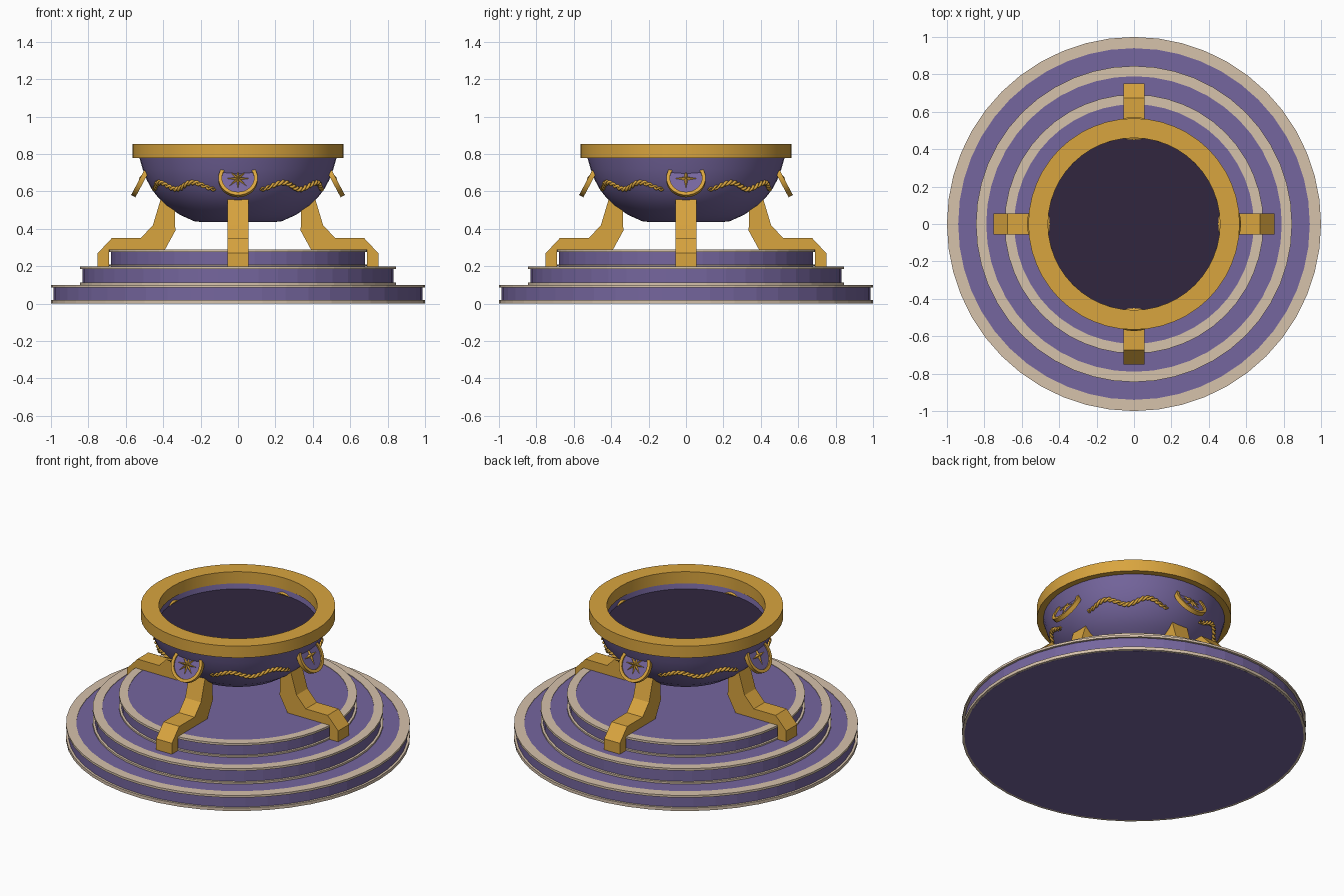
import bpy, bmesh
from math import pi, sin, cos, radians
from mathutils import Matrix, Vector

cube = bpy.data.objects.get("Cube")
if cube:
    bpy.data.objects.remove(cube, do_unlink=True)


def material(name, srgb):
    lin = [((c + 0.055) / 1.055) ** 2.4 for c in srgb] + [1.0]
    m = bpy.data.materials.new(name)
    m.use_nodes = True
    m.diffuse_color = lin
    m.node_tree.nodes["Principled BSDF"].inputs["Base Color"].default_value = lin
    return m


PURPLE = material("purple stone", (0.46, 0.40, 0.62))
TAN = material("tan trim", (0.84, 0.76, 0.67))
GOLD = material("gold", (0.85, 0.645, 0.245))
DARK = material("dark basin", (0.19, 0.15, 0.245))


def finish(name, bm, mat, matrix=None, smooth=None):
    bmesh.ops.remove_doubles(bm, verts=bm.verts, dist=1e-5)
    bmesh.ops.recalc_face_normals(bm, faces=bm.faces)
    me = bpy.data.meshes.new(name)
    bm.to_mesh(me)
    bm.free()
    me.materials.append(mat)
    ob = bpy.data.objects.new(name, me)
    bpy.context.collection.objects.link(ob)
    if matrix:
        ob.matrix_world = matrix
    if smooth:
        bpy.ops.object.select_all(action='DESELECT')
        ob.select_set(True)
        bpy.context.view_layer.objects.active = ob
        bpy.ops.object.shade_smooth_by_angle(angle=radians(smooth))
    return ob


def lathe(name, profile, mat, segs=48, matrix=None, closed=False, smooth=None):
    """Spin an (r, z) profile about the z axis."""
    bm = bmesh.new()
    vs = [bm.verts.new((r, 0, z)) for r, z in profile]
    pairs = list(zip(vs, vs[1:])) + ([(vs[-1], vs[0])] if closed else [])
    edges = [bm.edges.new(p) for p in pairs]
    bmesh.ops.spin(bm, geom=vs + edges, cent=(0, 0, 0), axis=(0, 0, 1),
                   angle=2 * pi, steps=segs, use_merge=True)
    return finish(name, bm, mat, matrix, smooth)


def ring(name, inner, outer, z0, z1, mat, **kw):
    return lathe(name, [(inner, z0), (outer, z0), (outer, z1), (inner, z1)],
                 mat, closed=True, **kw)


def disc(name, r, z0, z1, mat, **kw):
    return lathe(name, [(0, z0), (r, z0), (r, z1), (0, z1)], mat, **kw)


# Stepped base: purple tiers with tan bands
tiers = [("lower", 1.0, 0.0, 0.10, 0.94, 0.02),
         ("middle", 0.845, 0.10, 0.20, 0.79, 0.012),
         ("upper", 0.692, 0.20, 0.29, 0.64, 0.01)]
for label, r, z0, z1, inner, band in tiers:
    disc(label + "_tier", r - 0.014, z0, z1 - 0.003, PURPLE)
    ring(label + "_tier_bottom_band", inner, r, z0 + 0.0005, z0 + band, TAN)
    ring(label + "_tier_top_band", inner, r, z1 - 0.014, z1, TAN)

# Bowl with its rim and dark basin
OUTER = [(0.235, 0.441), (0.31, 0.475), (0.385, 0.525), (0.425, 0.565),
         (0.46, 0.61), (0.487, 0.66), (0.51, 0.72), (0.53, 0.79)]
lathe("bowl", [(0, 0.436), (0.2, 0.437)] + OUTER + [(0.468, 0.79), (0.458, 0.735)],
      PURPLE, smooth=40)
disc("basin_surface", 0.462, 0.735, 0.745, DARK)
ring("bowl_rim", 0.46, 0.565, 0.78, 0.855, GOLD, smooth=30)


# Four bent legs
LEG = [(0.69, 0.2), (0.75, 0.2), (0.75, 0.27), (0.675, 0.35), (0.52, 0.35),
       (0.455, 0.42), (0.41, 0.57), (0.34, 0.57), (0.335, 0.39), (0.39, 0.29),
       (0.69, 0.29)]


def leg(name, turn):
    bm = bmesh.new()
    face = bm.faces.new([bm.verts.new((x, -0.056, z)) for x, z in LEG])
    out = bmesh.ops.extrude_face_region(bm, geom=[face])["geom"]
    bmesh.ops.translate(bm, vec=(0, 0.112, 0),
                        verts=[v for v in out if isinstance(v, bmesh.types.BMVert)])
    finish(name, bm, GOLD, turn)


# Star emblem: raised centre falling to alternating tips and notches
def star(name, points, tip, notch, matrix):
    bm = bmesh.new()
    n = points * 2
    loop = []
    for i in range(n):
        r, a = (notch if i % 2 else tip), 2 * pi * i / n
        loop.append(bm.verts.new((r * cos(a), r * sin(a), 0.004)))
    top = bm.verts.new((0, 0, 0.018))
    for i in range(n):
        bm.faces.new((loop[i], loop[(i + 1) % n], top))
    bm.faces.new(loop[::-1])
    finish(name, bm, GOLD, matrix)


def bowl_radius(z):
    for (r0, z0), (r1, z1) in zip(OUTER, OUTER[1:]):
        if z <= z1:
            return r0 + (r1 - r0) * (z - z0) / (z1 - z0)
    return OUTER[-1][0]


# Garland: two gold strands twisted together along a wavy path on the bowl
def garland(name, turn):
    cu = bpy.data.curves.new(name, 'CURVE')
    cu.dimensions = '3D'
    cu.bevel_depth = 0.008
    cu.bevel_resolution = 1
    cu.use_fill_caps = True
    steps = 90
    for phase in (0, pi):
        sp = cu.splines.new('POLY')
        sp.points.add(steps)
        for i, p in enumerate(sp.points):
            t = i / steps
            a = radians(15 + 60 * t)
            z = 0.63 - 0.018 * cos(4 * pi * t)
            w = 2 * pi * 9 * t + phase
            r = bowl_radius(z) + 0.004 + 0.007 * cos(w)
            p.co = (r * cos(a), r * sin(a), z + 0.008 * sin(w), 1)
            p.radius = 0.6 + 0.4 * min(1, 6 * t, 6 * (1 - t))
    cu.materials.append(GOLD)
    ob = bpy.data.objects.new(name, cu)
    bpy.context.collection.objects.link(ob)
    ob.matrix_world = turn
    bpy.ops.object.select_all(action='DESELECT')
    ob.select_set(True)
    bpy.context.view_layer.objects.active = ob
    bpy.ops.object.convert(target='MESH')


# Repeat legs, medallions and garlands on the four sides
for i, side in enumerate(("left", "back", "right", "front")):
    turn = Matrix.Rotation(i * pi / 2, 4, 'Z')
    leg(side + "_leg", turn)
    tilt = turn @ Matrix.Translation(Vector((0.51, 0, 0.667))) \
        @ Matrix.Rotation(radians(62), 4, 'Y')
    disc(side + "_medallion_plate", 0.09, -0.01, 0.005, PURPLE, segs=32, matrix=tilt)
    ring(side + "_medallion_rim", 0.086, 0.105, -0.012, 0.014, GOLD, segs=32,
         matrix=tilt, smooth=30)
    if i % 2:
        star(side + "_medallion_star", 8, 0.07, 0.02, tilt)
    else:
        star(side + "_medallion_star", 4, 0.065, 0.015, tilt)
    garland(side + "_garland", turn)
